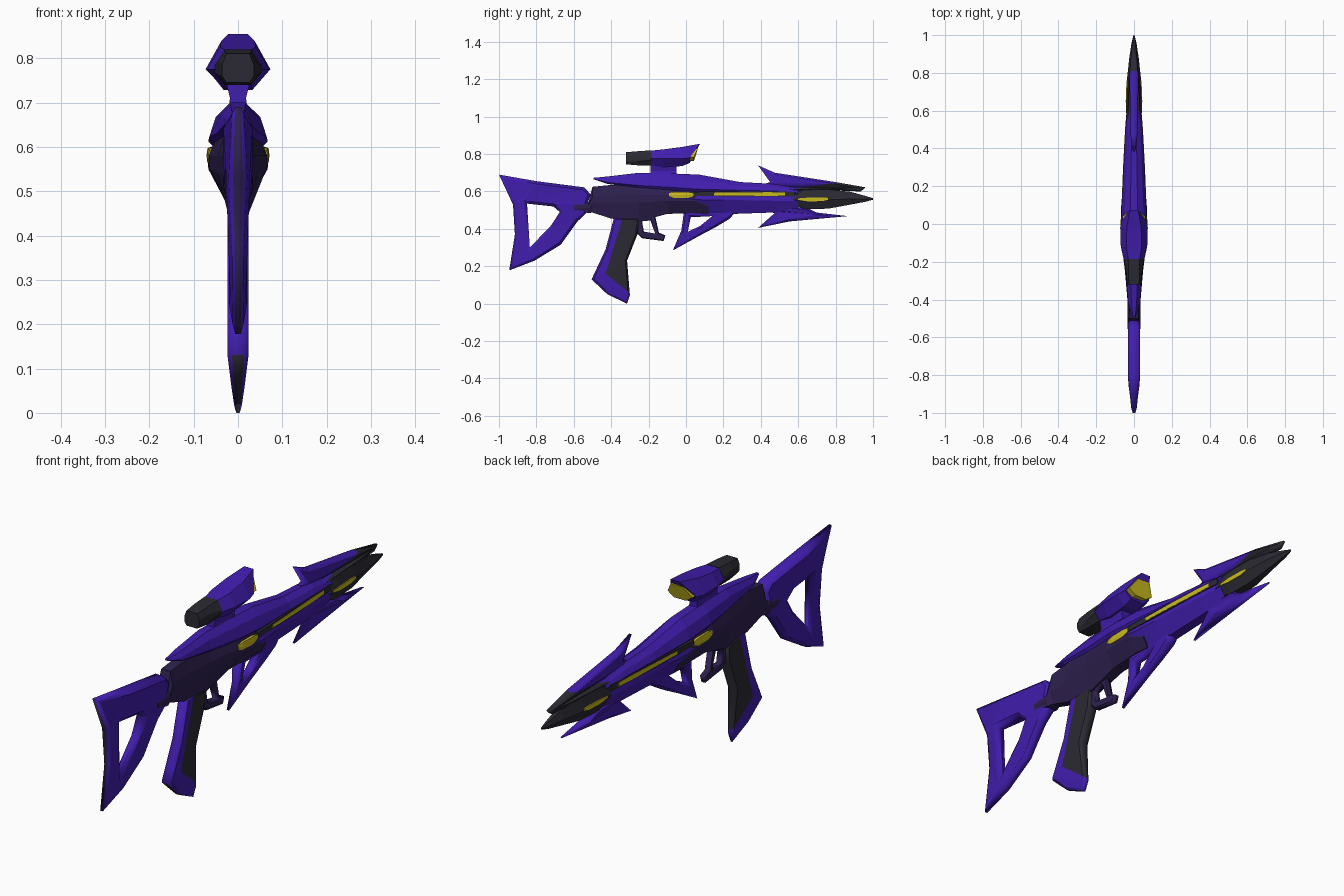
import bpy, bmesh


def material(name, rgb):
    m = bpy.data.materials.new(name)
    m.diffuse_color = tuple(((c + .055) / 1.055) ** 2.4 for c in rgb) + (1,)
    return m


PURPLE = material("purple", (.255, .115, .68))
DARK = material("dark_purple", (.18, .125, .31))
GREY = material("charcoal", (.168, .165, .20))
YELLOW = material("yellow", (.79, .73, .12))


def finish(name, bm, *mats):
    bmesh.ops.recalc_face_normals(bm, faces=bm.faces)
    me = bpy.data.meshes.new(name)
    bm.to_mesh(me)
    bm.free()
    for m in mats:
        me.materials.append(m)
    ob = bpy.data.objects.new(name, me)
    bpy.context.collection.objects.link(ob)
    return ob


def loft(name, mat, sections, top_lean=0):
    """Mirrored cross-sections along y: (y, half width, z, half width, z ... upwards)."""
    bm = bmesh.new()
    rings = []
    for i, (y, *v) in enumerate(sections):
        pts = list(zip(v[::2], v[1::2]))
        ring = pts + [(-w, z) for w, z in reversed(pts)]
        top = max(z for _, z in pts)
        lean = top_lean if i == len(sections) - 1 else 0
        rings.append([bm.verts.new((w, y + (lean if z == top else 0), z)) for w, z in ring])
    n = len(rings[0])
    for a, b in zip(rings, rings[1:]):
        for i in range(n):
            j = (i + 1) % n
            bm.faces.new((a[i], a[j], b[j], b[i]))
    bm.faces.new(rings[0])
    bm.faces.new(rings[-1])
    return finish(name, bm, mat)


def plate(name, mats, outline, half, bevel, holes=(), width=lambda y, z: 1, cuts=(), rule=None):
    """Side profile in (y, z), chamfered, tapered by width(), optionally split and coloured."""
    cu = bpy.data.curves.new(name, 'CURVE')
    cu.dimensions, cu.fill_mode = '2D', 'BOTH'
    cu.extrude, cu.bevel_depth, cu.bevel_resolution, cu.offset = half - bevel, bevel, 0, -bevel
    for pts in (outline, *holes):
        s = cu.splines.new('POLY')
        s.points.add(len(pts) - 1)
        for p, (y, z) in zip(s.points, pts):
            p.co = (y, z, 0, 1)
        s.use_cyclic_u = True
    tmp = bpy.data.objects.new(name + "_curve", cu)
    bpy.context.collection.objects.link(tmp)
    dg = bpy.context.evaluated_depsgraph_get()
    me = bpy.data.meshes.new_from_object(tmp.evaluated_get(dg))
    bpy.data.objects.remove(tmp)
    bm = bmesh.new()
    bm.from_mesh(me)
    bpy.data.meshes.remove(me)
    bmesh.ops.remove_doubles(bm, verts=bm.verts, dist=1e-5)
    for v in bm.verts:
        y, z, x = v.co
        v.co = (x * width(y, z), y, z)
    for co, no in cuts:
        bmesh.ops.bisect_plane(bm, geom=bm.verts[:] + bm.edges[:] + bm.faces[:],
                               plane_co=(0, *co), plane_no=(0, *no))
    bmesh.ops.recalc_face_normals(bm, faces=bm.faces)
    for f in bm.faces:
        f.material_index = rule(f.calc_center_median(), f.normal) if rule else 0
    return finish(name, bm, *mats)


def clamp(a):
    return max(0.0, min(1.0, a))


# Receiver and housings
loft("receiver", DARK, [
    (-.60, .026, .495, .032, .51, .032, .525, .026, .540),
    (-.52, .026, .485, .034, .51, .034, .53, .024, .545),
    (-.50, .018, .487, .034, .54, .034, .57, .022, .625),
    (-.40, .018, .455, .034, .54, .035, .58, .024, .635),
    (-.25, .020, .440, .045, .54, .048, .58, .030, .64),
    (-.10, .024, .480, .064, .55, .066, .58, .045, .63),
    (.04, .030, .484, .067, .55, .066, .58, .045, .62),
    (.12, .029, .478, .050, .52, .050, .57, .040, .60)])
loft("upper_housing", PURPLE, [
    (-.495, .005, .665, .008, .667, .008, .668, .005, .673),
    (-.42, .020, .640, .032, .648, .028, .662, .014, .680),
    (-.25, .035, .620, .046, .632, .038, .672, .018, .700),
    (-.08, .050, .602, .065, .622, .050, .668, .020, .696),
    (.07, .050, .594, .067, .612, .050, .660, .020, .690),
    (.29, .045, .590, .056, .606, .042, .632, .015, .650),
    (.48, .040, .588, .046, .602, .034, .622, .014, .640),
    (.60, .025, .580, .036, .592, .028, .605, .010, .618)])
loft("lower_housing", PURPLE, [
    (-.02, .064, .555, .067, .565, .064, .572),
    (.09, .026, .484, .068, .555, .060, .580),
    (.20, .022, .478, .060, .555, .055, .580),
    (.48, .020, .488, .048, .550, .044, .580),
    (.60, .014, .500, .038, .550, .034, .575)])
loft("side_channel", GREY, [
    (.04, .067, .576, .067, .598), (.29, .0575, .573, .0575, .601), (.58, .042, .573, .042, .598)])

# Yellow inlays, thin strips standing just proud of both sides
loft("side_light_rear", YELLOW, [
    (-.09, .066, .575, .067, .585, .064, .592), (-.06, .068, .564, .070, .58, .067, .597),
    (.01, .069, .564, .071, .58, .069, .597), (.04, .067, .575, .069, .585, .068, .592)])
loft("side_light_strip", YELLOW, [
    (.15, .0638, .579, .0638, .593), (.29, .0585, .578, .0585, .595),
    (.45, .0503, .576, .0503, .596), (.53, .0455, .578, .0455, .594)])

# Muzzle: spike with lights, upper and lower barbed fins
loft("muzzle_spike", GREY, [
    (.56, .022, .530, .040, .555, .030, .59), (.64, .022, .505, .043, .555, .026, .610),
    (.76, .018, .508, .038, .555, .024, .610), (.88, .010, .530, .025, .56, .012, .598),
    (.96, .006, .545, .013, .56, .006, .576), (1.0, .002, .556, .003, .56, .002, .564)])
loft("muzzle_light", YELLOW, [
    (.60, .0425, .555, .0425, .563), (.65, .0438, .547, .0438, .567),
    (.73, .041, .548, .041, .568), (.76, .0395, .556, .0395, .566)])
plate("upper_fin", (PURPLE, GREY),
      [(.385, .74), (.475, .70), (.80, .65), (.96, .622), (.935, .60), (.80, .605), (.58, .60),
       (.42, .615), (.40, .635), (.45, .65)], .032, .010,
      width=lambda y, z: .25 + .75 * clamp((y - .38) / .2) - .75 * clamp((y - .72) / .24),
      cuts=[((.57, .612), (.035, -.23))],
      rule=lambda c, n: int(.035 * (c.y - .57) - .23 * (c.z - .612) > 0 and c.y > .57))
plate("lower_fin", (PURPLE,),
      [(.385, .405), (.555, .44), (.865, .468), (.70, .487), (.65, .512), (.42, .52), (.43, .49),
       (.475, .485)], .028, .010,
      width=lambda y, z: .25 + .75 * clamp((y - .38) / .2) - .75 * clamp((y - .66) / .2))

# Shoulder stock with a darker butt end
plate("stock", (PURPLE, DARK),
      [(-1.0, .69), (-.80, .655), (-.545, .622), (-.51, .585), (-.525, .54), (-.50, .515),
       (-.58, .44), (-.67, .315), (-.81, .23), (-.945, .178), (-.915, .37), (-.925, .53)],
      .033, .014, holes=[[(-.85, .535), (-.71, .52), (-.675, .49), (-.72, .42), (-.835, .30)]],
      width=lambda y, z: (.35 + .65 * clamp((y + 1) / .18)) * (.6 + .4 * clamp((z - .4) / .15)),
      rule=lambda c, n: int(n.y < -.85 and c.y < -.88))

# Foregrip with its opening
plate("foregrip", (PURPLE,),
      [(-.07, .285), (.075, .365), (.16, .41), (.235, .455), (.27, .50), (-.01, .50), (-.025, .39)],
      .026, .010, holes=[[(.01, .385), (.025, .462), (.14, .468), (.075, .415)]],
      width=lambda y, z: .35 + .65 * clamp((z - .28) / .2))

# Trigger guard
plate("trigger_guard", (DARK,),
      [(-.28, .46), (-.26, .375), (-.235, .35), (-.12, .335), (-.11, .365), (-.145, .38),
       (-.165, .47)], .014, .005,
      holes=[[(-.235, .44), (-.225, .385), (-.165, .375), (-.19, .445)]])


# Pistol grip: charcoal front, purple back and foot, charcoal sole
def grip_colour(c, n):
    back = .28 * (c.y + .43) - .085 * (c.z - .16) < 0
    foot = .10 * (c.y + .43) + .125 * (c.z - .16) < 0
    return 0 if (back or foot) and n.z > -.6 else 1


plate("pistol_grip", (PURPLE, GREY),
      [(-.385, .46), (-.25, .46), (-.26, .37), (-.315, .23), (-.30, .045), (-.315, 0),
       (-.42, .05), (-.505, .13), (-.43, .29)], .024, .010,
      width=lambda y, z: .25 + .75 * clamp(z / .12),
      cuts=[((-.43, .16), (.28, -.085)), ((-.43, .16), (.10, .125))], rule=grip_colour)

# Sight on its mount
loft("sight_mount", PURPLE, [
    (-.19, .022, .68, .018, .71, .028, .75), (-.05, .022, .68, .018, .71, .028, .75)])
loft("sight_body", PURPLE, [
    (-.19, .030, .742, .054, .775, .030, .818),
    (-.12, .032, .728, .070, .775, .040, .825),
    (-.02, .034, .736, .073, .775, .038, .838),
    (.02, .032, .752, .064, .780, .022, .855)], top_lean=.055)
loft("sight_lens", YELLOW, [
    (0, .028, .762, .060, .783, .030, .830),
    (.042, .028, .762, .060, .783, .030, .830)], top_lean=.022)
loft("sight_eyepiece", GREY, [
    (-.32, .026, .745, .036, .760, .036, .785, .026, .810),
    (-.26, .030, .740, .043, .760, .043, .790, .030, .815),
    (-.185, .030, .739, .053, .768, .053, .783, .030, .820)])
